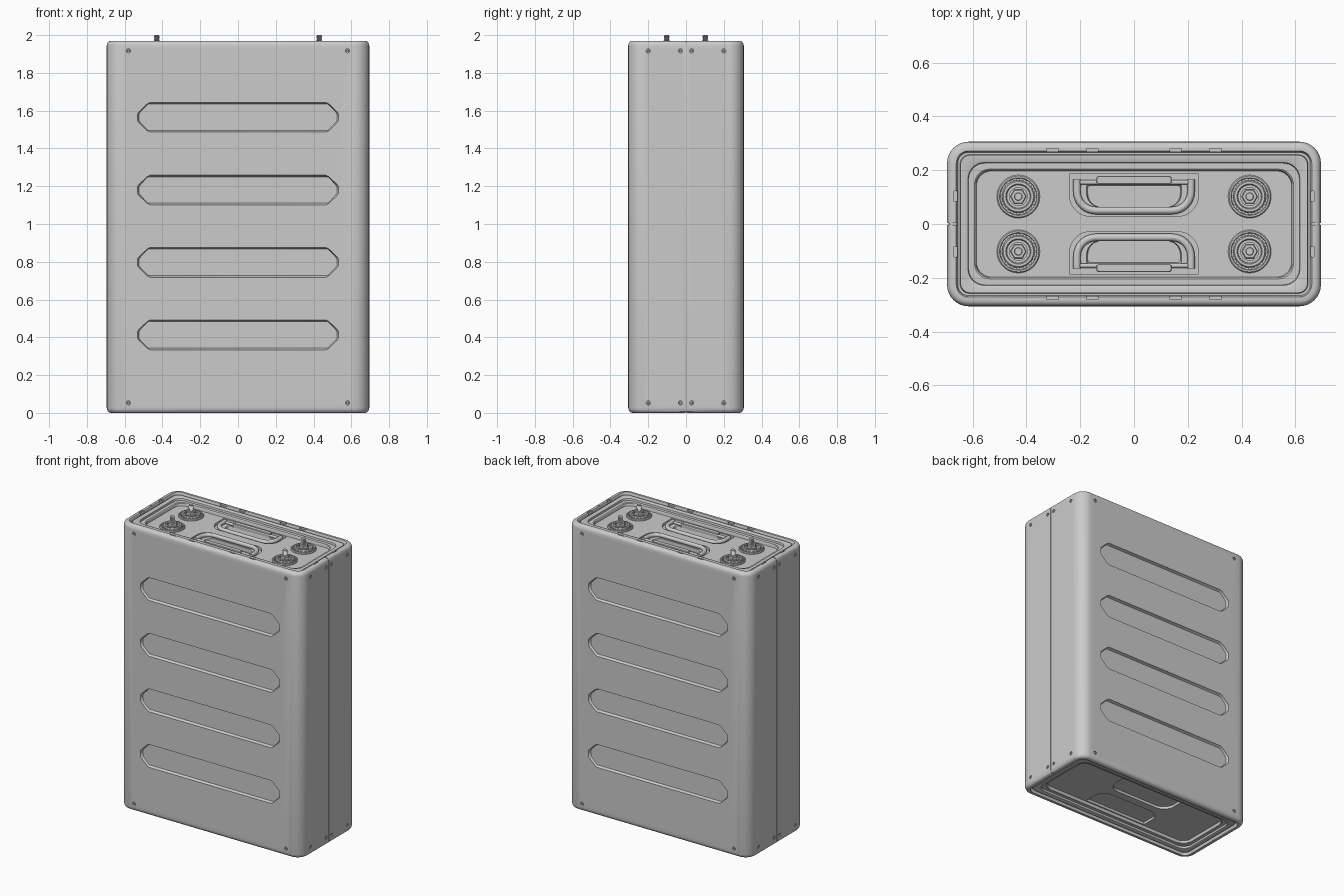
import bpy, bmesh, math
from mathutils import Vector, Matrix

if "Cube" in bpy.data.objects:
    bpy.data.objects.remove(bpy.data.objects["Cube"])

H, FLOOR = 1.97, 1.925


def rrect(cx, cy, hx, hy, r_pos, r_neg, z, n=8):
    """Rounded rectangle ring; r_pos for the +y corners, r_neg for the -y corners."""
    pts = []
    for q, (sx, sy) in enumerate([(1, 1), (-1, 1), (-1, -1), (1, -1)]):
        r = r_pos if sy > 0 else r_neg
        for i in range(n + 1):
            a = math.pi / 2 * (q + i / n)
            pts.append(Vector((cx + sx * (hx - r) + r * math.cos(a),
                               cy + sy * (hy - r) + r * math.sin(a), z)))
    return pts


def circle(r, z, n=32):
    return [Vector((r * math.cos(2 * math.pi * i / n), r * math.sin(2 * math.pi * i / n), z))
            for i in range(n)]


def loft(bm, rings, mat=Matrix()):
    rows = [[bm.verts.new(mat @ p) for p in ring] for ring in rings]
    n = len(rows[0])
    for a, b in zip(rows, rows[1:]):
        for i in range(n):
            bm.faces.new((a[i], a[(i + 1) % n], b[(i + 1) % n], b[i]))
    bm.faces.new(rows[0][::-1])
    bm.faces.new(rows[-1])


def box(bm, lo, hi, mat=Matrix()):
    lo, hi = Vector(lo), Vector(hi)
    size = Matrix.Diagonal(((hi - lo).x, (hi - lo).y, (hi - lo).z, 1))
    bmesh.ops.create_cube(bm, size=1, matrix=mat @ Matrix.Translation((lo + hi) / 2) @ size)


def make(name, bm, smooth=True):
    bmesh.ops.recalc_face_normals(bm, faces=bm.faces)
    me = bpy.data.meshes.new(name)
    bm.to_mesh(me)
    bm.free()
    ob = bpy.data.objects.new(name, me)
    bpy.context.collection.objects.link(ob)
    if smooth:
        shade(ob)
    return ob


def shade(ob):
    bpy.ops.object.select_all(action='DESELECT')
    ob.select_set(True)
    bpy.context.view_layer.objects.active = ob
    bpy.ops.object.shade_smooth_by_angle(angle=math.radians(32))


def carve(ob, cutter):
    m = ob.modifiers.new("carve", 'BOOLEAN')
    m.operation, m.solver, m.object = 'DIFFERENCE', 'EXACT', cutter
    bpy.context.view_layer.objects.active = ob
    bpy.ops.object.modifier_apply(modifier=m.name)
    bpy.data.objects.remove(cutter)


# Case: stacked rounded rectangles (inset, height, corner radius), same lid step on both ends
profile = [(0, 1.944, .08), (.002, 1.954, .078), (.007, 1.963, .073), (.014, 1.968, .066),
           (.022, 1.97, .058), (.034, H, .046), (.037, 1.966, .043), (.04, 1.945, .04),
           (.048, 1.945, .036), (.05, 1.96, .036), (.073, 1.96, .06), (.078, 1.957, .06),
           (.08, 1.944, .06), (.102, 1.944, .056), (.106, 1.94, .056), (.109, FLOOR, .056)]
rings = [rrect(0, 0, .695 - i, .306 - i, r, r, H - z) for i, z, r in reversed(profile)]
rings += [rrect(0, 0, .695 - i, .306 - i, r, r, z) for i, z, r in profile]
bm = bmesh.new()
loft(bm, rings)
case = make("case", bm, False)

# Screw positions on all four walls, as matrices with local z pointing outwards
screws = []
for z in (.053, 1.917):
    for s in (-1, 1):
        for x in (-.58, .58):
            screws.append(Matrix.Translation((x, s * .306, z)) @ Matrix.Rotation(-s * math.pi / 2, 4, 'X'))
        for y in (-.2, -.03, .03, .2):
            screws.append(Matrix.Translation((s * .695, y, z)) @ Matrix.Rotation(s * math.pi / 2, 4, 'Y'))

# First cutter: wall panels, handle pockets, rim notches, side seams, screw holes
bm = bmesh.new()
for s in (-1, 1):
    for zc in (.413, .797, 1.18, 1.565):
        def panel(y, d):
            half = [(.532 - d, .018), (.525 - d, .029), (.482 - d * .7, .07), (.465 - d * .5, .079 - d)]
            quad = half + [(-x, z) for x, z in reversed(half)]
            quad += [(-x, -z) for x, z in half] + [(x, -z) for x, z in reversed(half)]
            return [Vector((x, s * y, zc + z)) for x, z in quad]
        loft(bm, [panel(.33, 0), panel(.303, 0), panel(.29, .009)])
    flip = Matrix.Diagonal((1, s, 1, 1))
    for z0, z1 in ((FLOOR - .018, 1.94), (H - FLOOR + .018, .03)):
        loft(bm, [rrect(0, .108, .24, .08, .004, .08, z) for z in (z0, z1)], flip)
    for x in (-.303, -.155, .155, .303):
        box(bm, (x - .022, .262, 1.958), (x + .022, .281, 2), flip)
    side = Matrix.Diagonal((s, 1, 1, 1))
    for y in (-.103, .103):
        box(bm, (.651, y - .02, 1.958), (.67, y + .02, 2), side)
    box(bm, (.689, -.003, -.1), (.75, .003, 2.1), side)
for m in screws:
    loft(bm, [circle(.011, -.009, 16), circle(.011, .01, 16)], m)
carve(case, make("cutter", bm, False))

# Second cutter: finger wells under the handles and the seam across the rims
bm = bmesh.new()
for s in (-1, 1):
    flip = Matrix.Diagonal((1, s, 1, 1))
    loft(bm, [rrect(0, .103, .172, .04, .01, .05, FLOOR - .045),
              rrect(0, .108, .18, .047, .01, .055, 1.93)], flip)
    side = Matrix.Diagonal((s, 1, 1, 1))
    for z in (0, H):
        box(bm, (.658, -.003, z - .006), (.72, .003, z + .006), side)
carve(case, make("cutter", bm, False))
shade(case)

# Screw heads
bm = bmesh.new()
for m in screws:
    loft(bm, [circle(.0075, -.012, 16), circle(.0075, -.003, 16), circle(.0055, -.001, 16)], m)
make("screws", bm)

# Terminals: insulating base, hex nut, threaded post
thread = [(.012 if i % 2 else .016, 1.966 + .0034 * i) for i in range(10)]
for i, (x, y) in enumerate([(a, b) for a in (-.43, .43) for b in (-.102, .102)], 1):
    at = Matrix.Translation((x, y, 0))
    bm = bmesh.new()
    loft(bm, [circle(r, FLOOR + z, 40) for r, z in (
        (.08, -.005), (.08, .004), (.076, .009), (.07, .009), (.068, .004), (.061, .004),
        (.059, .015), (.056, .018), (.047, .018), (.044, .015), (.043, .008), (.036, .008))], at)
    for k in range(16):
        box(bm, (.059, -.006, FLOOR), (.067, .006, FLOOR + .012),
            at @ Matrix.Rotation(math.tau * k / 16, 4, 'Z'))
    make(f"terminal_base_{i}", bm)
    bm = bmesh.new()
    loft(bm, [circle(.035, FLOOR + .005), circle(.035, FLOOR + .015)], at)
    loft(bm, [circle(r, FLOOR + z, 6) for r, z in ((.03, .01), (.03, .034), (.027, .037))], at)
    make(f"terminal_nut_{i}", bm)
    bm = bmesh.new()
    loft(bm, [circle(.016, FLOOR, 20)] + [circle(r, z, 20) for r, z in thread]
         + [circle(.013, 2.0, 20)], at)
    make(f"terminal_post_{i}", bm)

# Folding handles: bent bar, hinge rod and hinge cover
for s, tag in ((-1, "front"), (1, "back")):
    path = [(-.212, .165)]
    for c, a0 in ((-.142, math.pi), (.142, 1.5 * math.pi)):
        path += [(c + .07 * math.cos(a0 + t * math.pi / 16), .12 + .07 * math.sin(a0 + t * math.pi / 16))
                 for t in range(9)]
    path.append((.212, .165))
    cu = bpy.data.curves.new(f"handle_{tag}", 'CURVE')
    cu.dimensions, cu.bevel_depth, cu.bevel_resolution, cu.use_fill_caps = '3D', .014, 3, True
    sp = cu.splines.new('POLY')
    sp.points.add(len(path) - 1)
    for p, (px, py) in zip(sp.points, path):
        p.co = (px, s * py, FLOOR - .003, 1)
    bpy.context.collection.objects.link(bpy.data.objects.new(f"handle_{tag}", cu))

    bm = bmesh.new()
    loft(bm, [circle(.009, -.212, 16), circle(.009, .212, 16)],
         Matrix.Translation((0, s * .155, FLOOR - .005)) @ Matrix.Rotation(math.pi / 2, 4, 'Y'))
    make(f"hinge_rod_{tag}", bm)
    bm = bmesh.new()
    loft(bm, [rrect(0, s * .163, .14 - d, .016 - d, .008, .008, FLOOR + z, 4)
              for d, z in ((0, -.02), (0, .006), (.003, .009))])
    make(f"hinge_cover_{tag}", bm)
